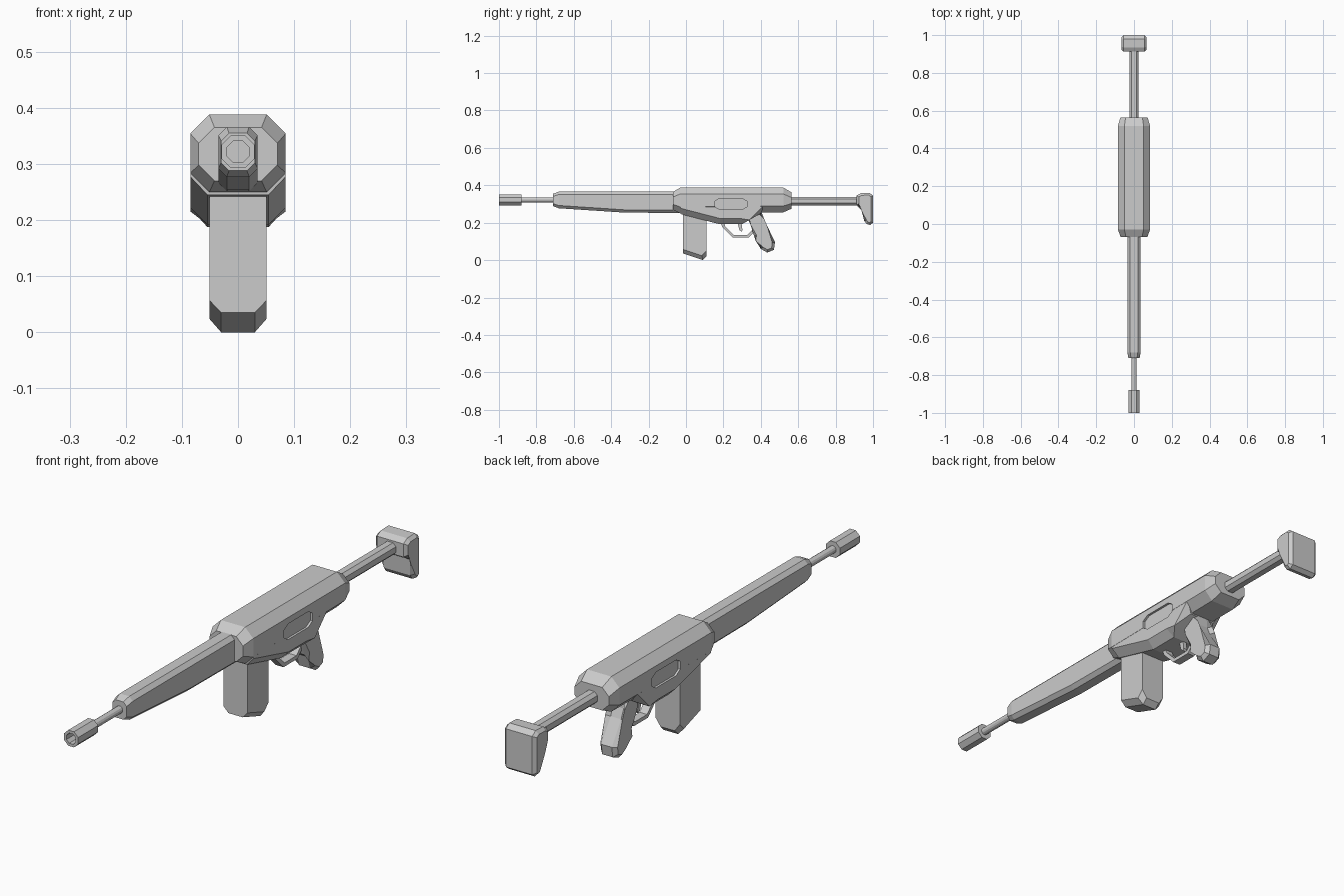
import bpy, bmesh, math
from mathutils import Matrix

if "Cube" in bpy.data.objects:
    bpy.data.objects.remove(bpy.data.objects["Cube"])


def finish(name, bm):
    bmesh.ops.recalc_face_normals(bm, faces=bm.faces[:])
    me = bpy.data.meshes.new(name)
    bm.to_mesh(me)
    bm.free()
    ob = bpy.data.objects.new(name, me)
    bpy.context.collection.objects.link(ob)
    return ob


def prism(name, profile, x0, x1, bevel=0.0, below=9.0):
    """Extrude a (y, z) profile from x0 to x1; chamfer side rims lying below a height."""
    bm = bmesh.new()
    a = [bm.verts.new((x0, y, z)) for y, z in profile]
    b = [bm.verts.new((x1, y, z)) for y, z in profile]
    n = len(profile)
    bm.faces.new(a)
    bm.faces.new(b[::-1])
    for i in range(n):
        j = (i + 1) % n
        bm.faces.new((a[i], b[i], b[j], a[j]))
    if bevel:
        rim = [e for e in bm.edges
               if abs(e.verts[0].co.x - e.verts[1].co.x) < 1e-6
               and all(v.co.z < below for v in e.verts)]
        bmesh.ops.bevel(bm, geom=rim, offset=bevel, segments=1,
                        affect='EDGES', clamp_overlap=True)
    return finish(name, bm)


def loft(name, sections):
    """Skin octagonal sections (y, half_width, z_low, z_high, chamfer)."""
    bm = bmesh.new()
    rings = []
    for y, w, lo, hi, c in sections:
        pts = [(w - c, hi), (w, hi - c), (w, lo + c), (w - c, lo),
               (c - w, lo), (-w, lo + c), (-w, hi - c), (c - w, hi)]
        rings.append([bm.verts.new((x, y, z)) for x, z in pts])
    for r, s in zip(rings, rings[1:]):
        for i in range(8):
            j = (i + 1) % 8
            bm.faces.new((r[i], r[j], s[j], s[i]))
    bm.faces.new(rings[0])
    bm.faces.new(rings[-1][::-1])
    return finish(name, bm)


def lathe(name, profile, sides, z):
    """Revolve an open (y, radius) profile about a line along y, ends capped."""
    bm = bmesh.new()
    rings = []
    for y, r in profile:
        rings.append([bm.verts.new((r * math.cos(t), y, z + r * math.sin(t)))
                      for t in [2 * math.pi * (i + 0.5) / sides for i in range(sides)]])
    for r, s in zip(rings, rings[1:]):
        for i in range(sides):
            j = (i + 1) % sides
            bm.faces.new((r[i], r[j], s[j], s[i]))
    bm.faces.new(rings[0])
    bm.faces.new(rings[-1])
    return finish(name, bm)


AXIS = 0.322

# Upper body, tapered at both ends
upper = loft("upper_body", [(-0.07, 0.07, 0.27, 0.365, 0.028),
                            (-0.03, 0.085, 0.25, 0.388, 0.034),
                            (0.52, 0.085, 0.255, 0.388, 0.034),
                            (0.565, 0.072, 0.275, 0.362, 0.028)])

# Lower body
lower = prism("lower_body", [(-0.03, 0.3), (-0.025, 0.245), (0.18, 0.192), (0.3, 0.192),
                             (0.34, 0.215), (0.4, 0.25), (0.42, 0.3)],
              -0.0845, 0.0845, 0.03, below=0.26)

# Recessed side ports on both sides
port = [(0.155, 0.285), (0.18, 0.27), (0.3, 0.27), (0.325, 0.285),
        (0.325, 0.315), (0.3, 0.33), (0.18, 0.33), (0.155, 0.315)]
for s in (-1, 1):
    cutter = prism("port_cutter", port, s * 0.076, s * 0.12)
    cutter.hide_render = True
    for body in (upper, lower):
        mod = body.modifiers.new("port", 'BOOLEAN')
        mod.operation = 'DIFFERENCE'
        mod.solver = 'EXACT'
        mod.object = cutter
        bpy.context.view_layer.objects.active = body
        bpy.ops.object.modifier_apply(modifier=mod.name)
    bpy.data.objects.remove(cutter)

# Fore-end with sloping underside
loft("fore_end", [(-0.71, 0.03, 0.288, 0.355, 0.014),
                  (-0.68, 0.035, 0.277, 0.366, 0.015),
                  (-0.33, 0.035, 0.254, 0.366, 0.015),
                  (-0.03, 0.035, 0.252, 0.366, 0.015)])

# Front tube and its hollow octagonal end
lathe("front_tube", [(-0.9, 0.014), (-0.69, 0.014)], 12, AXIS)
lathe("tube_end", [(-0.93, 0.021), (-1.0, 0.021), (-1.0, 0.032),
                   (-0.88, 0.032)], 8, AXIS)

# Rear tube and shoulder plate
loft("rear_tube", [(0.54, 0.024, 0.292, 0.338, 0.012),
                   (0.93, 0.024, 0.292, 0.338, 0.012)])
prism("shoulder_plate", [(0.912, 0.345), (0.935, 0.358), (0.98, 0.36), (1.0, 0.345),
                         (1.0, 0.2), (0.985, 0.188), (0.965, 0.193), (0.953, 0.21),
                         (0.95, 0.272), (0.912, 0.295)], -0.067, 0.067, 0.012)

# Box below the body
prism("lower_box", [(-0.015, 0.27), (-0.015, 0.035), (0.09, 0.0), (0.11, 0.02),
                    (0.11, 0.27)], -0.051, 0.051, 0.021, below=0.05)

# Hand grip
prism("grip", [(0.32, 0.24), (0.345, 0.19), (0.365, 0.125), (0.385, 0.11), (0.4, 0.06),
               (0.435, 0.04), (0.47, 0.055), (0.476, 0.095), (0.42, 0.18),
               (0.405, 0.215), (0.4, 0.265), (0.32, 0.265)], -0.036, 0.036, 0.014)

# Finger guard loop and lever
prism("finger_guard", [(0.185, 0.2), (0.195, 0.175), (0.25, 0.12), (0.335, 0.12),
                       (0.365, 0.15), (0.355, 0.162), (0.328, 0.134), (0.256, 0.134),
                       (0.21, 0.18), (0.205, 0.2)], -0.016, 0.016)
prism("lever", [(0.275, 0.2), (0.286, 0.16), (0.297, 0.152), (0.302, 0.16),
                (0.297, 0.2)], -0.008, 0.008)
